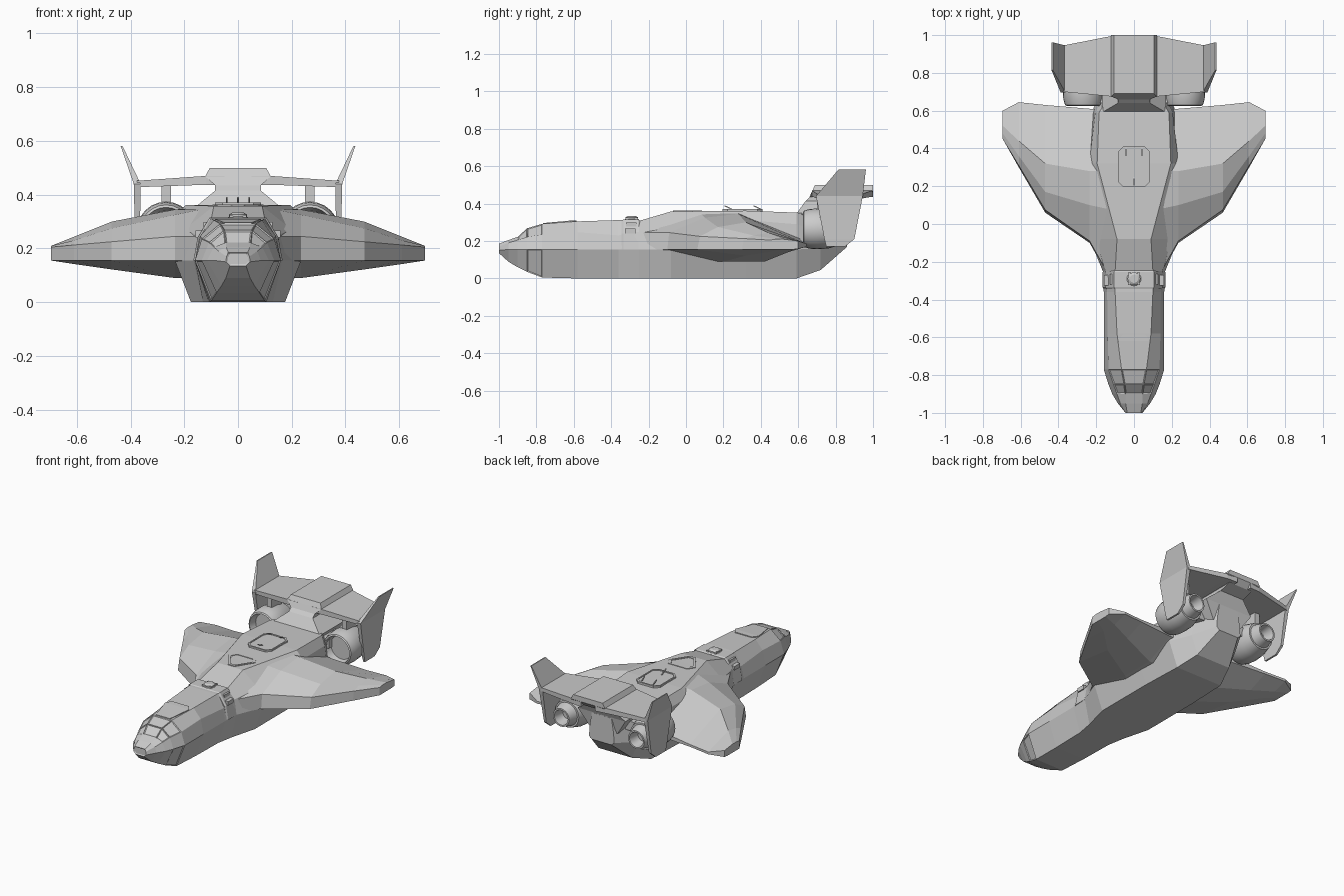
import bpy, bmesh, math
from mathutils import Vector

grey = bpy.data.materials.new("hull grey")
grey.diffuse_color = (0.6, 0.6, 0.6, 1)


def finish(name, bm):
    bmesh.ops.recalc_face_normals(bm, faces=bm.faces)
    me = bpy.data.meshes.new(name)
    bm.to_mesh(me)
    bm.free()
    me.materials.append(grey)
    ob = bpy.data.objects.new(name, me)
    bpy.context.collection.objects.link(ob)
    return ob


def loft(rings, closed=True):
    bm = bmesh.new()
    vs = [[bm.verts.new(p) for p in r] for r in rings]
    n = len(rings[0])
    for a, b in zip(vs, vs[1:]):
        for i in range(n):
            j = (i + 1) % n
            bm.faces.new((a[i], a[j], b[j], b[i]))
    if closed:
        bm.faces.new(vs[0])
        bm.faces.new(vs[-1])
    bmesh.ops.recalc_face_normals(bm, faces=bm.faces)
    return bm


def mirror(ob):
    m = ob.modifiers.new("mirror", 'MIRROR')
    m.use_axis[0] = True
    return ob


def smooth(ob, angle=30):
    bpy.ops.object.select_all(action='DESELECT')
    ob.select_set(True)
    bpy.context.view_layer.objects.active = ob
    bpy.ops.object.shade_smooth_by_angle(angle=math.radians(angle))


def spin(name, profile, origin, axis, sides=24):
    # revolve (distance along axis, radius) pairs around y or z
    rings = []
    for d, r in profile:
        ring = []
        for k in range(sides):
            c, s = (f(2 * math.pi * k / sides) * r for f in (math.cos, math.sin))
            ring.append(Vector(origin) + Vector((c, d, s) if axis == 'y' else (c, s, d)))
        rings.append(ring)
    ob = finish(name, loft(rings))
    smooth(ob)
    return ob


def plate(name, pts, z0, z1, shrink=0.94):
    # raised deck plate with sloping rim
    c = sum((Vector(p) for p in pts), Vector((0, 0))) / len(pts)
    top = [c + (Vector(p) - c) * shrink for p in pts]
    return finish(name, loft([[(x, y, z0) for x, y in pts], [(x, y, z1) for x, y in pts],
                              [(p.x, p.y, z1) for p in top], [(p.x, p.y, z1 - 0.004) for p in top]]))


def box(name, a, b):
    (x0, y0, z0), (x1, y1, z1) = a, b
    return finish(name, loft([[(x0, y0, z), (x1, y0, z), (x1, y1, z), (x0, y1, z)] for z in (z0, z1)]))


# fuselage: y, then (half width, z) of bottom, waist, shoulder and top edge
sections = [
    (-1.0, .030, .135, .045, .150, .043, .170, .036, .185),
    (-.95, .045, .090, .085, .155, .072, .190, .044, .205),
    (-.90, .062, .060, .115, .155, .090, .205, .046, .222),
    (-.85, .080, .035, .135, .155, .108, .222, .052, .268),
    (-.77, .100, .005, .160, .155, .135, .235, .066, .292),
    (-.58, .105, .000, .160, .155, .140, .247, .090, .305),
    (-.36, .110, .000, .160, .155, .142, .230, .100, .312),
    (-.25, .130, .000, .165, .155, .150, .250, .100, .308),
    (-.08, .175, .000, .235, .155, .200, .270, .090, .358),
    (.32, .175, .000, .235, .155, .236, .312, .195, .362),
    (.59, .165, .000, .225, .155, .205, .290, .185, .352),
    (.72, .120, .045, .165, .160, .140, .250, .100, .340),
    (.86, .070, .168, .090, .185, .085, .250, .070, .340)]
rings = []
for s in sections:
    half = [(s[i], s[0], s[i + 1]) for i in (1, 3, 5, 7)]
    rings.append(half + [(-x, y, z) for x, y, z in reversed(half)])
bm = loft(rings)
# cockpit glass, nose port and lower nose panels are inset faces
glass = []
for f in bm.faces:
    c = f.calc_center_median()
    upper = c.z > .215 and f.normal.z > .3
    if (-.9 < c.y < -.77 and upper) or c.y < -.99 or (-.86 < c.y < -.78 and .03 < c.z < .12 and abs(c.x) > .05):
        glass.append(f)
bmesh.ops.inset_individual(bm, faces=glass, thickness=0.007, depth=-0.004)
finish("fuselage", bm)

# wing: x station, then (y, z) around the section
wing = [
    (.14, -.27, .155, -.26, .245, .08, .345, .28, .352, .61, .22, .61, .175, .42, .09, .10, .09),
    (.235, -.10, .155, -.09, .245, .10, .325, .28, .345, .61, .21, .61, .175, .42, .09, .20, .09),
    (.47, .06, .155, .075, .225, .17, .275, .32, .300, .63, .19, .63, .175, .50, .122, .32, .122),
    (.61, .30, .155, .31, .213, .36, .230, .44, .244, .645, .185, .645, .170, .55, .142, .45, .142),
    (.695, .45, .155, .45, .205, .48, .210, .52, .210, .60, .200, .60, .158, .57, .155, .50, .155)]
mirror(finish("wing", loft([[(w[0], w[i], w[i + 1]) for i in range(1, 17, 2)] for w in wing])))

# tail pylon and central hump: z, half width, front y, back y
pylon = [(.24, .10, .58, .84), (.345, .17, .59, .86), (.415, .085, .64, .89), (.435, .085, .66, .97),
         (.468, .122, .675, 1.0), (.50, .105, .69, 1.0)]
finish("tail_pylon", loft([[(-w, a, z), (w, a, z), (w, b, z), (-w, b, z)] for z, w, a, b in pylon]))

# tailplane: x, front y, back y, bottom z, top z
tail = [(.05, .675, 1.0, .435, .47), (.12, .675, .995, .437, .47), (.375, .70, .945, .428, .452)]
mirror(finish("tailplane", loft([[(x, a, l), (x, a, h), (x, b, h), (x, b, l)] for x, a, b, l, h in tail])))

# tail fins: z, inner x, outer x, front y, back y
fin = [(.17, .368, .380, .75, .85), (.21, .366, .382, .74, .90), (.44, .362, .388, .695, .945),
       (.582, .430, .437, .815, .962)]
mirror(finish("tail_fin", loft([[(i, a, z), (o, a, z), (o, b, z), (i, b, z)] for z, i, o, a, b in fin])))

# engines with intake and hollow nozzle
engine = [(.67, .03), (.67, .075), (.625, .088), (.63, .097), (.66, .106), (.70, .109), (.76, .105),
          (.83, .085), (.83, .074), (.89, .058), (.89, .048), (.82, .036)]
for side in (-1, 1):
    spin("engine", engine, (side * .268, 0, .265), 'y')
    box("engine_strut", (side * .08, .64, .25), (side * .20, .78, .31))
    box("engine_hanger", (side * .25, .70, .34), (side * .285, .80, .445))

# deck hatch with three handles
w, y0, y1, c = .085, .195, .41, .028
hatch = [(-w + c, y0), (w - c, y0), (w, y0 + c), (w, y1 - c), (w - c, y1), (-w + c, y1), (-w, y1 - c), (-w, y0 + c)]
plate("deck_hatch", hatch, .345, .371, .9)
for x, y in ((-.042, .36), (.042, .36), (0, .205)):
    rod = [[(x + dx, y + dy, z + dz) for dx, dz in ((-.003, 0), (.003, 0), (.003, .006), (-.003, .006))]
           for dy, z in ((0, .386), (.045, .365))]
    finish("hatch_handle", loft(rod))

# V shaped deck vent
plate("deck_vent", [(-.022, -.07), (.022, -.07), (.095, .04), (.07, .085), (-.07, .085), (-.095, .04)],
      .33, .363, .8)

# dorsal sensor turret
spin("turret", [(.29, .042), (.312, .042), (.318, .034), (.326, .034), (.333, .022), (.333, .01)], (0, -.29, 0), 'z', 16)
for a in range(4):
    t = math.pi / 4 + a * math.pi / 2
    x, y = .036 * math.cos(t), -.29 + .036 * math.sin(t)
    box("turret_lug", (x - .007, y - .007, .30), (x + .007, y + .007, .325))

# neck collar and side equipment boxes
collar = []
for y, g in ((-.345, 0), (-.335, .006), (-.255, .006), (-.245, 0)):
    half = [(.16 + g, y, .155), (.144 + g, y, .24), (.10 + g, y, .309 + g)]
    collar.append(half + [(-x, b, z) for x, b, z in reversed(half)])
finish("neck_collar", loft(collar))
for side in (-1, 1):
    box("side_box", (side * .10, -.325, .24), (side * .158, -.27, .266))
    box("shoulder_box", (side * .095, -.32, .27), (side * .128, -.265, .298))

# raised roof panel behind the cockpit
roof = [[(-w, y, z - .02), (w, y, z - .02), (w, y, z), (-w, y, z)]
        for y, w, z in ((-.765, .050, .296), (-.62, .085, .309), (-.585, .06, .310))]
finish("cockpit_roof_panel", loft(roof))
